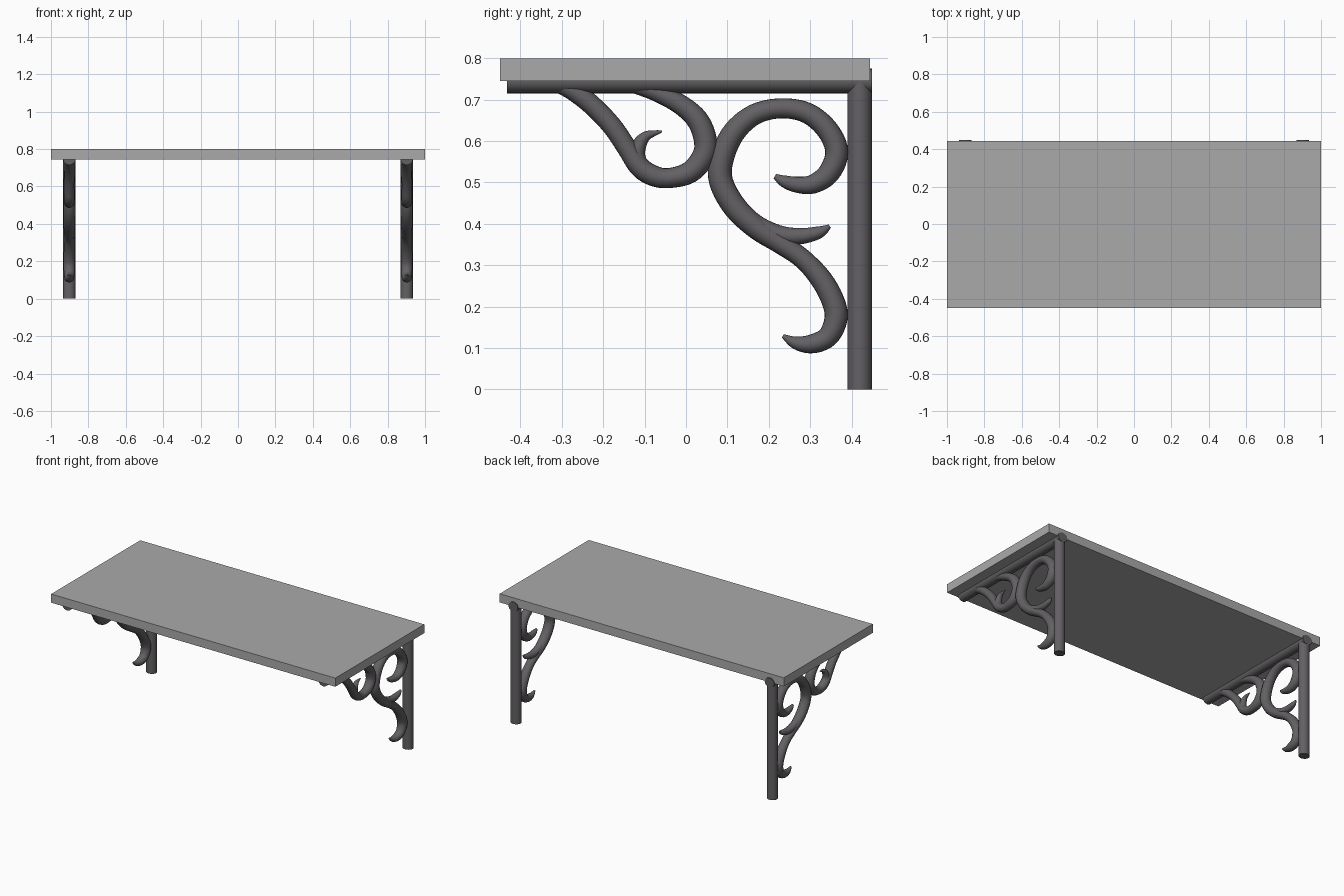
import bpy, bmesh, math
from mathutils import Vector

if "Cube" in bpy.data.objects:
    bpy.data.objects.remove(bpy.data.objects["Cube"])

BX = 0.902      # bracket offset from the centre
XS = 1.1        # brackets are slightly wider across than in profile
SIDES = 20


def material(name, col):
    m = bpy.data.materials.new(name)
    m.diffuse_color = (*col, 1)
    m.use_nodes = True
    m.node_tree.nodes["Principled BSDF"].inputs["Base Color"].default_value = m.diffuse_color
    return m


board_grey = material("board grey", (0.40, 0.40, 0.40))
iron_grey = material("iron grey", (0.125, 0.118, 0.125))


def finish(name, bm, mat):
    bmesh.ops.recalc_face_normals(bm, faces=bm.faces[:])
    me = bpy.data.meshes.new(name)
    bm.to_mesh(me)
    bm.free()
    ob = bpy.data.objects.new(name, me)
    bpy.context.collection.objects.link(ob)
    me.materials.append(mat)
    return ob


def smooth_path(pts, steps):
    """Catmull-Rom samples through (y, z, radius) points."""
    p = [Vector(q) for q in pts]
    p = [2 * p[0] - p[1]] + p + [2 * p[-1] - p[-2]]
    out = []
    for i in range(1, len(p) - 2):
        a, b, c, d = p[i - 1:i + 3]
        for s in range(steps):
            t = s / steps
            out.append(0.5 * (2 * b + (c - a) * t + (2 * a - 5 * b + 4 * c - d) * t * t
                              + (3 * b - a - 3 * c + d) * t ** 3))
    return out + [p[-2]]


def tube(name, pts, steps=5):
    """Tapered tube in the yz plane, one on each bracket."""
    path = smooth_path(pts, steps)
    bm = bmesh.new()
    rings = []
    for i, q in enumerate(path):
        d = path[min(i + 1, len(path) - 1)] - path[max(i - 1, 0)]
        n = Vector((-d.y, d.x)).normalized()
        ring = []
        for k in range(SIDES):
            a = 2 * math.pi * k / SIDES
            u = q.z * math.cos(a)
            ring.append(bm.verts.new((BX + XS * q.z * math.sin(a), q.x + n.x * u, q.y + n.y * u)))
        rings.append(ring)
    for r0, r1 in zip(rings, rings[1:]):
        for k in range(SIDES):
            j = (k + 1) % SIDES
            bm.faces.new((r0[k], r0[j], r1[j], r1[k]))
    bm.faces.new(rings[0])
    bm.faces.new(rings[-1])
    ob = finish(name, bm, iron_grey)
    ob.modifiers.new("other_side", 'MIRROR').use_axis[0] = True
    bpy.ops.object.select_all(action='DESELECT')
    ob.select_set(True)
    bpy.context.view_layer.objects.active = ob
    bpy.ops.object.shade_smooth_by_angle(angle=math.radians(40))
    return ob


def scroll(name, pts):
    """Scroll traced in drawing units (414 per metre)."""
    return tube(name, [((x - 686) / 414.5, (389.5 - y) / 414.5, r / 414.5) for x, y, r in pts])


# Shelf board
bm = bmesh.new()
bmesh.ops.create_cube(bm, size=1)
bmesh.ops.scale(bm, vec=(2, 0.895, 0.055), verts=bm.verts)
bmesh.ops.translate(bm, vec=(0, -0.0025, 0.7725), verts=bm.verts)
finish("shelf_board", bm, board_grey)

# Straight bars of the bracket
tube("wall_post", [(0.42, 0, 0.03), (0.42, 0.745, 0.03)], 1)
tube("support_bar", [(-0.432, 0.745, 0.03), (0.45, 0.745, 0.03)], 1)

# Large scroll from the upper curl down to the lower curl
scroll("large_scroll", [
    (775, 176, 2.5), (784, 181, 6), (797, 184.5, 8), (813, 184, 9.5), (829, 173, 11),
    (837, 152, 11.5), (828, 130, 11), (808, 113, 10.5), (782, 108, 10), (755, 114, 10.5),
    (734, 132, 11.5), (722, 158, 12), (721, 181, 12), (735, 207, 12), (757, 228, 11.5),
    (780, 243, 10.5), (803, 259, 10), (822, 280, 11), (834, 303, 11.5), (836, 320, 11.5),
    (828, 337, 10.5), (812, 344, 9.5), (796, 343, 6.5), (783, 336, 2)])

# Leaf springing from the large scroll
scroll("scroll_leaf", [
    (745, 214, 8), (762, 227, 9), (782, 235, 9), (802, 236, 8), (820, 232, 6), (830, 226, 2)])

# Small scroll under the front of the bar
scroll("small_scroll", [
    (556, 82, 9), (574, 91, 10), (593, 106, 10), (612, 126, 10), (627, 148, 10),
    (639, 166, 10.5), (652, 175, 10.5), (668, 178, 10), (690, 172, 11), (704, 155, 11.5),
    (705, 138, 11.5), (697, 119, 11), (680, 104, 10), (656, 92, 9), (632, 84, 8)])

# Hook inside the small scroll
scroll("scroll_hook", [
    (640, 165, 8), (637, 154, 8), (640, 143, 7), (646, 136, 5), (654, 133, 3), (662, 131, 1)])
